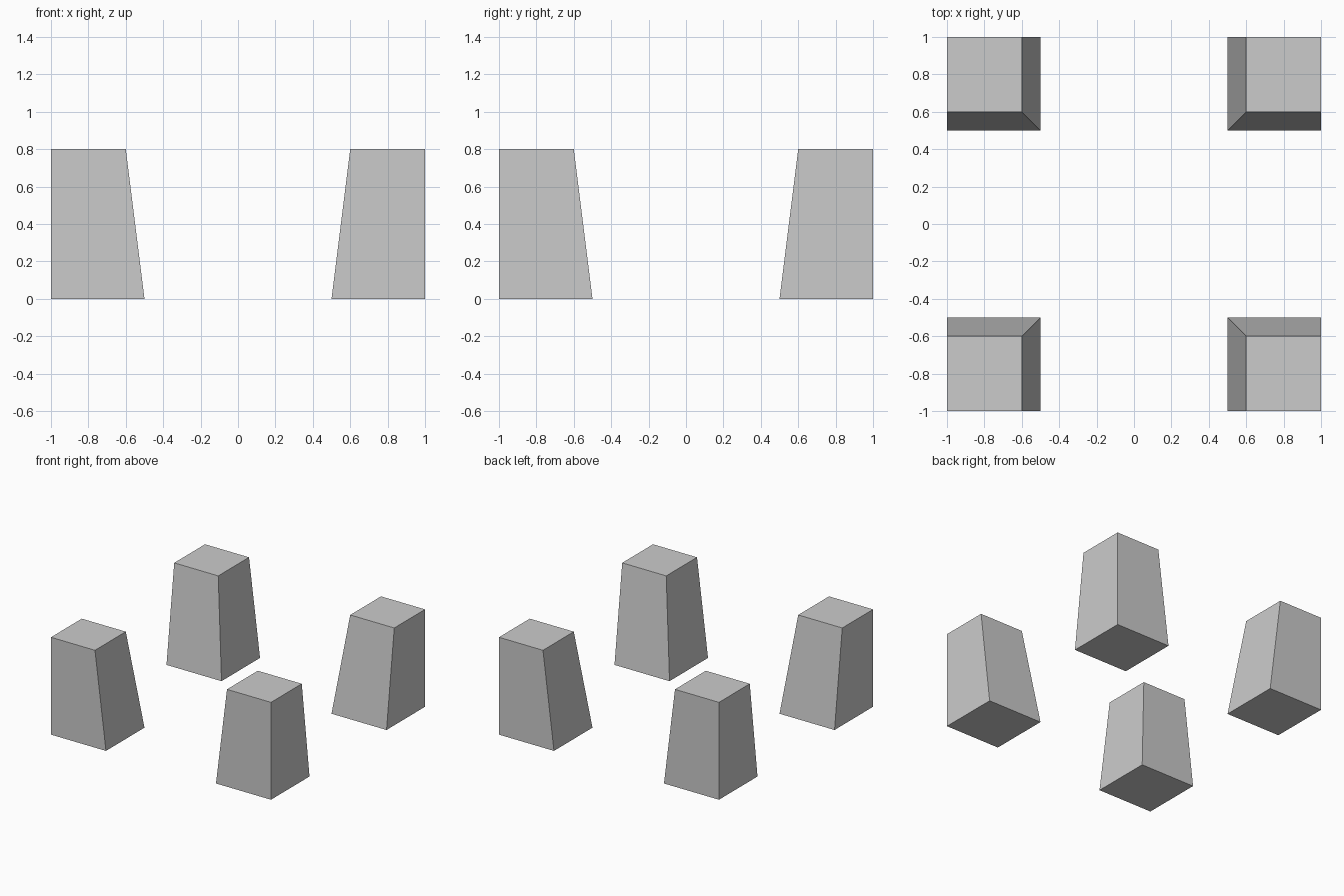
import bpy
import bmesh

if "Cube" in bpy.data.objects:
    bpy.data.objects.remove(bpy.data.objects["Cube"])


def tapered_block(name, sx, sy):
    # Block with vertical outer faces and inner faces leaning outwards
    bm = bmesh.new()
    bmesh.ops.create_cube(bm, size=1)
    for v in bm.verts:
        top = v.co.z > 0
        inner = 0.6 if top else 0.5
        v.co.x = sx * (1.0 if v.co.x * sx > 0 else inner)
        v.co.y = sy * (1.0 if v.co.y * sy > 0 else inner)
        v.co.z = 0.8 if top else 0.0
    bmesh.ops.recalc_face_normals(bm, faces=bm.faces)
    mesh = bpy.data.meshes.new(name)
    bm.to_mesh(mesh)
    bm.free()
    obj = bpy.data.objects.new(name, mesh)
    bpy.context.collection.objects.link(obj)
    return obj


# Four corner blocks
for y_name, sy in (("front", -1), ("back", 1)):
    for x_name, sx in (("left", -1), ("right", 1)):
        tapered_block(f"{y_name}_{x_name}_block", sx, sy)
